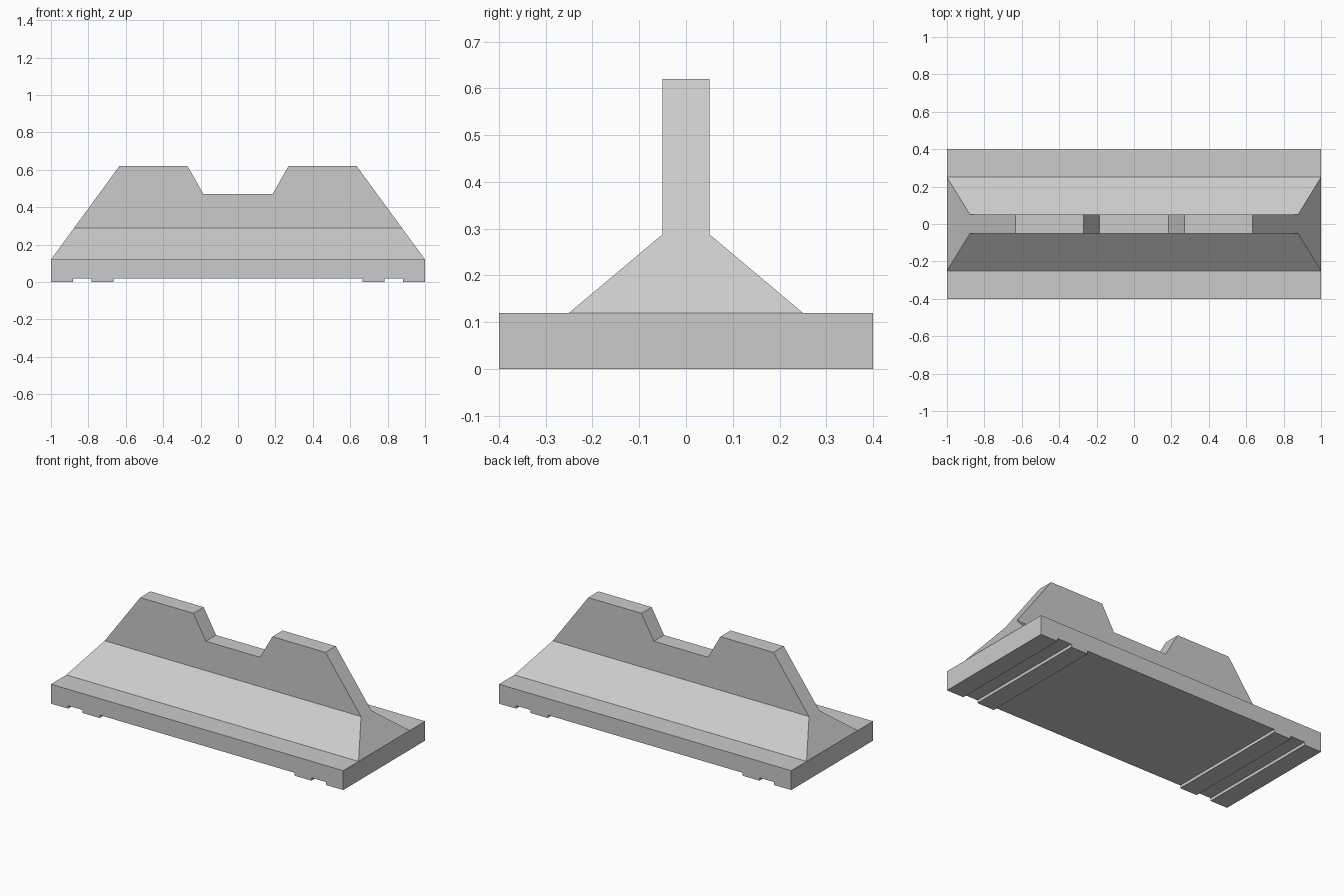
import bpy, bmesh

cube = bpy.data.objects.get("Cube")
if cube:
    bpy.data.objects.remove(cube, do_unlink=True)

# Single plain grey
grey = bpy.data.materials.new("concrete_grey")
grey.use_nodes = True
color = (0.6, 0.6, 0.6, 1)
grey.diffuse_color = color
grey.node_tree.nodes["Principled BSDF"].inputs["Base Color"].default_value = color


def extrude_half_profile(half, depth):
    """Mirror a right-half (x, z) outline and extrude it along y."""
    outline = half + [(-x, z) for x, z in reversed(half)]
    bm = bmesh.new()
    face = bm.faces.new([bm.verts.new((x, -depth, z)) for x, z in outline])
    new = bmesh.ops.extrude_face_region(bm, geom=[face])["geom"]
    verts = [v for v in new if isinstance(v, bmesh.types.BMVert)]
    bmesh.ops.translate(bm, verts=verts, vec=(0, 2 * depth, 0))
    bmesh.ops.recalc_face_normals(bm, faces=bm.faces)
    return bm


def make_object(name, bm):
    bmesh.ops.recalc_face_normals(bm, faces=bm.faces)
    mesh = bpy.data.meshes.new(name)
    bm.to_mesh(mesh)
    bm.free()
    mesh.materials.append(grey)
    obj = bpy.data.objects.new(name, mesh)
    bpy.context.collection.objects.link(obj)


# Base slab with two raised runners under each end
base_top, recess = 0.12, 0.018
base = [(1, base_top), (1, 0), (0.883, 0), (0.883, recess), (0.783, recess),
        (0.783, 0), (0.666, 0), (0.666, recess)]
make_object("base_slab", extrude_half_profile(base, 0.4))

# Upright wall with a central notch
wall_bottom = 0.288
wall = [(0.185, 0.47), (0.27, 0.62), (0.634, 0.62), (0.877, wall_bottom)]
bm = extrude_half_profile(wall, 0.05)

# Flare the wall's underside out into the sloping foot
bm.faces.ensure_lookup_table()
underside = min(bm.faces, key=lambda f: f.calc_center_median().z)
new = bmesh.ops.extrude_face_region(bm, geom=[underside])["geom"]
bmesh.ops.delete(bm, geom=[underside], context="FACES_ONLY")
for v in new:
    if isinstance(v, bmesh.types.BMVert):
        v.co = (1 if v.co.x > 0 else -1, 0.25 if v.co.y > 0 else -0.25, base_top)
make_object("notched_wall", bm)
